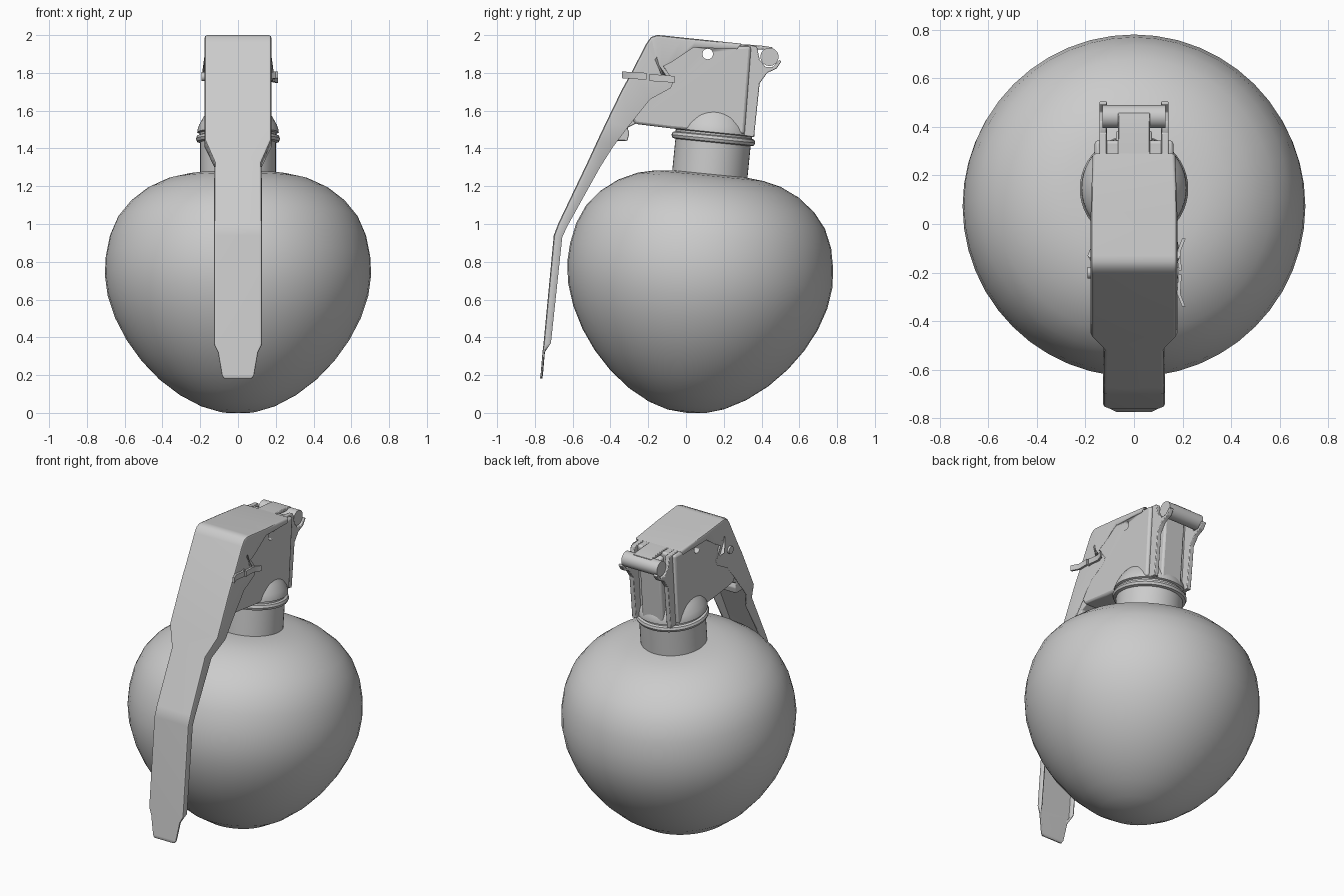
import bpy, bmesh, math
from mathutils import Vector, Matrix

if "Cube" in bpy.data.objects:
    bpy.data.objects.remove(bpy.data.objects["Cube"])

TILT = Matrix.Translation((0, 0.07, 0.7)) @ Matrix.Rotation(math.radians(-5.7), 4, 'X')


def finish(name, bm, angle=35, fix_normals=True):
    if fix_normals:
        bmesh.ops.recalc_face_normals(bm, faces=bm.faces)
    me = bpy.data.meshes.new(name)
    bm.to_mesh(me)
    bm.free()
    ob = bpy.data.objects.new(name, me)
    bpy.context.collection.objects.link(ob)
    bpy.ops.object.select_all(action='DESELECT')
    ob.select_set(True)
    bpy.context.view_layer.objects.active = ob
    bpy.ops.object.shade_smooth_by_angle(angle=math.radians(angle))
    return ob


def flat_normals(ob):
    """Keep large faces flat beside small rounded edges."""
    w = ob.modifiers.new("weighted", 'WEIGHTED_NORMAL')
    w.keep_sharp = True


def lathe(name, profile, segs=48):
    """Spin (radius, height) points around the tilted main axis."""
    bm = bmesh.new()
    vs = [bm.verts.new((r, 0, z)) for r, z in profile]
    es = [bm.edges.new(p) for p in zip(vs, vs[1:])]
    bmesh.ops.spin(bm, geom=vs + es, cent=(0, 0, 0), axis=(0, 0, 1),
                   angle=2 * math.pi, steps=segs)
    bmesh.ops.remove_doubles(bm, verts=bm.verts, dist=1e-4)
    bmesh.ops.transform(bm, matrix=TILT, verts=bm.verts)
    return finish(name, bm)


def prism(name, pts, x0, x1, bevel=0, mirror=False):
    """Extrude a (y, z) outline along x."""
    bm = bmesh.new()
    f = bm.faces.new([bm.verts.new((x0, y, z)) for y, z in pts])
    ext = bmesh.ops.extrude_face_region(bm, geom=[f])['geom']
    bmesh.ops.translate(bm, vec=(x1 - x0, 0, 0),
                        verts=[v for v in ext if isinstance(v, bmesh.types.BMVert)])
    # the starting cap is kept by the extrusion, so the solid is closed
    ob = finish(name, bm)
    if mirror:
        ob.modifiers.new("mirror", 'MIRROR')
    if bevel:
        b = ob.modifiers.new("bevel", 'BEVEL')
        b.width, b.segments = bevel, 2
        flat_normals(ob)
    return ob


def rod(name, y, z, r, x0, x1, segs=24):
    return prism(name, [(y + r * math.cos(2 * math.pi * i / segs),
                         z + r * math.sin(2 * math.pi * i / segs))
                        for i in range(segs)], x0, x1)


# round body and neck
lathe("body", [(0, -0.703), (0.1, -0.695), (0.2, -0.664), (0.31, -0.605), (0.42, -0.52),
               (0.515, -0.42), (0.59, -0.315), (0.65, -0.2), (0.69, -0.08),
               (0.705, 0.03), (0.70, 0.13), (0.678, 0.24), (0.635, 0.34),
               (0.57, 0.42), (0.48, 0.49), (0.38, 0.537), (0.29, 0.558),
               (0.2, 0.567), (0, 0.567)])
lathe("neck", [(0, 0.5), (0.2, 0.5), (0.2, 0.735), (0.217, 0.74), (0.223, 0.755),
               (0.217, 0.77), (0.203, 0.775), (0.203, 0.785), (0.216, 0.79),
               (0.214, 0.805), (0.205, 0.83), (0.18, 0.875), (0.15, 0.91), (0, 0.92)])

# mechanism housing with a cross hole
housing = prism("housing", [(-0.13, 1.975), (0.28, 1.94), (0.345, 1.94),
                            (0.31, 1.475), (-0.07, 1.505), (-0.27, 1.53),
                            (-0.315, 1.61), (-0.18, 1.93)], -0.162, 0.162)
cutter = rod("hole_cutter", 0.115, 1.90, 0.028, -0.3, 0.3)
cutter.hide_render = True
cutter.hide_set(True)
bev = housing.modifiers.new("bevel", 'BEVEL')
bev.width, bev.segments = 0.014, 2
cut = housing.modifiers.new("hole", 'BOOLEAN')
cut.operation, cut.object, cut.solver = 'DIFFERENCE', cutter, 'EXACT'
flat_normals(housing)

# hook under the housing front
prism("front_hook", [(-0.26, 1.535), (-0.31, 1.51), (-0.30, 1.48), (-0.31, 1.44),
                     (-0.38, 1.44), (-0.40, 1.47), (-0.33, 1.60)], -0.15, 0.15, 0.006)

# rear post, side fins with hinge cradles, hinge roll and lever tab
prism("rear_post", [(0.30, 1.93), (0.385, 1.90), (0.375, 1.76), (0.35, 1.47),
                    (0.28, 1.47)], -0.075, 0.075, 0.012)
prism("rear_fin", [(0.27, 1.952), (0.375, 1.942), (0.39, 1.87), (0.42, 1.832),
                   (0.46, 1.832), (0.495, 1.87), (0.505, 1.86), (0.48, 1.823),
                   (0.43, 1.80), (0.39, 1.745), (0.36, 1.46), (0.29, 1.47)],
      0.112, 0.142, 0.004, mirror=True)
rod("hinge_roll", 0.442, 1.885, 0.048, -0.13, 0.13, 32)
prism("hinge_tab", [(0.27, 1.953), (0.36, 1.948), (0.42, 1.942), (0.46, 1.935),
                    (0.45, 1.92), (0.38, 1.925), (0.27, 1.935)], -0.065, 0.065, 0.004)

# lever: folded channel; outer y, z, half width, flange edge y, z
stations = [(0.29, 1.955, .17, 0.27, 1.925), (0.05, 1.98, .178, 0.04, 1.935),
            (-0.02, 1.987, .178, -0.07, 1.86), (-0.13, 1.999, .178, -0.13, 1.83),
            (-0.155, 2.0, .178, -0.143, 1.815), (-0.185, 1.99, .178, -0.13, 1.79),
            (-0.21, 1.955, .178, -0.065, 1.76), (-0.29, 1.80, .178, -0.08, 1.72),
            (-0.34, 1.71, .178, -0.19, 1.66), (-0.42, 1.545, .178, -0.31, 1.51),
            (-0.465, 1.45, .178, -0.385, 1.41), (-0.52, 1.33, .125, -0.455, 1.30),
            (-0.675, 1.005, .128, -0.63, 0.985), (-0.70, 0.94, .128, -0.655, 0.93),
            (-0.755, 0.36, .128, -0.715, 0.37), (-0.76, 0.32, .106, -0.748, 0.32),
            (-0.77, 0.20, .085, -0.76, 0.20), (-0.774, 0.183, .075, -0.764, 0.183)]
bm = bmesh.new()
rows = []
for y, z, w, iy, iz in stations:
    out, inn = Vector((0, y, z)), Vector((0, iy, iz))
    d = inn - out
    r = min(0.016, d.length * 0.6)
    d.normalize()
    half = [(w - r, out), (w - 0.3 * r, out + d * 0.3 * r), (w, out + d * r), (w, inn)]
    ring = [(-x, p) for x, p in reversed(half)] + half
    rows.append([bm.verts.new((x, p.y, p.z)) for x, p in ring])
for a, b in zip(rows, rows[1:]):
    for j in range(len(a) - 1):
        bm.faces.new((a[j], b[j], b[j + 1], a[j + 1]))
lever = finish("lever", bm, 40, fix_normals=False)
sol = lever.modifiers.new("sheet", 'SOLIDIFY')
sol.thickness, sol.offset = 0.013, -1
flat_normals(lever)

# split safety pin with two splayed legs
rod("pin_shaft", -0.2, 1.78, 0.024, -0.192, 0.185, 16)
for name, y0, y1, z0, z1 in (("pin_leg_front", -0.208, -0.34, 1.782, 1.79),
                             ("pin_leg_back", -0.192, -0.06, 1.775, 1.765)):
    bm = bmesh.new()
    loops = []
    ym = y0 + (y1 - y0) * 0.6
    for x, y, z in ((0.165, y0, z0), (0.19, y0, z0), (0.185, ym, (z0 + z1) / 2),
                    (0.206, y1, z1)):
        loops.append([bm.verts.new((x + dx, y, z + dz)) for dx, dz in
                      ((-0.008, -0.018), (0.006, -0.018), (0.006, 0.018), (-0.008, 0.018))])
    for a, b in zip(loops, loops[1:]):
        for k in range(4):
            bm.faces.new((a[k], a[(k + 1) % 4], b[(k + 1) % 4], b[k]))
    bm.faces.new(loops[0])
    bm.faces.new(loops[-1])
    finish(name, bm)
